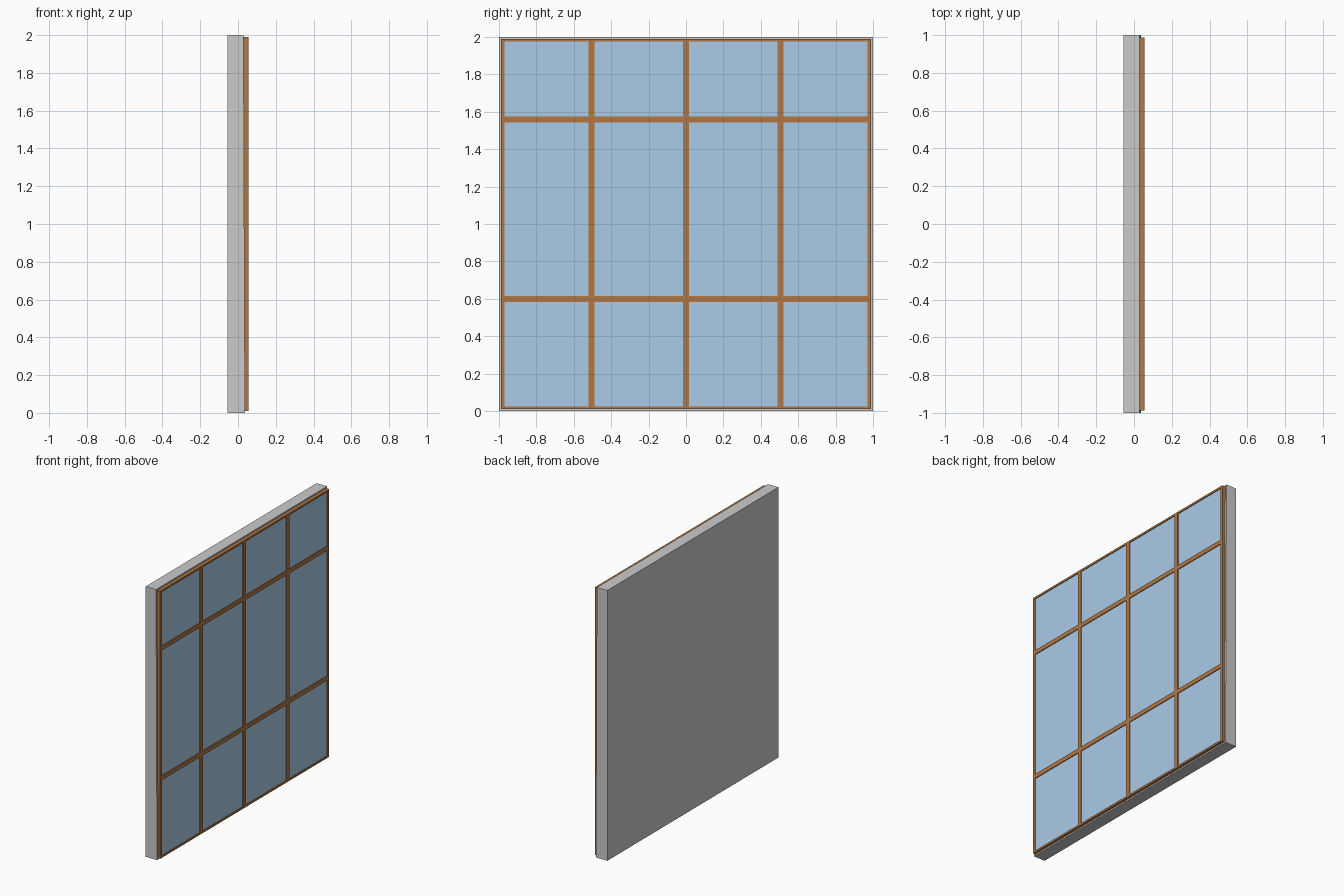
import bpy
import bmesh

if "Cube" in bpy.data.objects:
    bpy.data.objects.remove(bpy.data.objects["Cube"])


def material(name, colour):
    m = bpy.data.materials.new(name)
    m.diffuse_color = (*colour, 1)
    m.use_nodes = True
    m.node_tree.nodes["Principled BSDF"].inputs["Base Color"].default_value = m.diffuse_color
    return m


def block(name, x, y, z, mat=None, foot=0.0):
    """Box between (min, max) ranges; foot pushes the lower +x edge outward."""
    bm = bmesh.new()
    bmesh.ops.create_cube(bm, size=1)
    for v in bm.verts:
        px, py, pz = (r[int(c > 0)] for r, c in zip((x, y, z), v.co))
        if v.co.x > 0 and v.co.z < 0:
            px += foot
        v.co = (px, py, pz)
    mesh = bpy.data.meshes.new(name)
    bm.to_mesh(mesh)
    bm.free()
    if mat:
        mesh.materials.append(mat)
    ob = bpy.data.objects.new(name, mesh)
    bpy.context.collection.objects.link(ob)
    return ob


wood = material("wood", (0.44, 0.18, 0.055))
glass = material("glass", (0.4, 0.6, 0.8))

# Backing slab, its front face leaning out slightly towards the foot
block("backing_slab", (-0.056, 0.029), (-1, 1), (0, 2), foot=0.008)

# Glass pane set just behind the front of the frame
block("glass_pane", (0.04, 0.049), (-0.98, 0.98), (0.015, 1.985), glass)

# Outer frame
depth = (0.026, 0.055)
for side, y in (("left", (-0.988, -0.97)), ("right", (0.97, 0.988))):
    block(f"frame_{side}", depth, y, (0.01, 1.99), wood)
for side, z in (("bottom", (0.01, 0.024)), ("top", (1.976, 1.99))):
    block(f"frame_{side}", depth, (-0.97, 0.97), z, wood)

# Glazing bars: three uprights and two rails
bar_depth = (0.041, 0.055)
for i, y in enumerate((-0.505, 0, 0.505)):
    block(f"upright_bar_{i + 1}", bar_depth, (y - 0.016, y + 0.016), (0.02, 1.98), wood)
for i, z in enumerate((0.6, 1.56)):
    block(f"cross_rail_{i + 1}", (0.041, 0.0548), (-0.975, 0.975), (z - 0.016, z + 0.016), wood)
